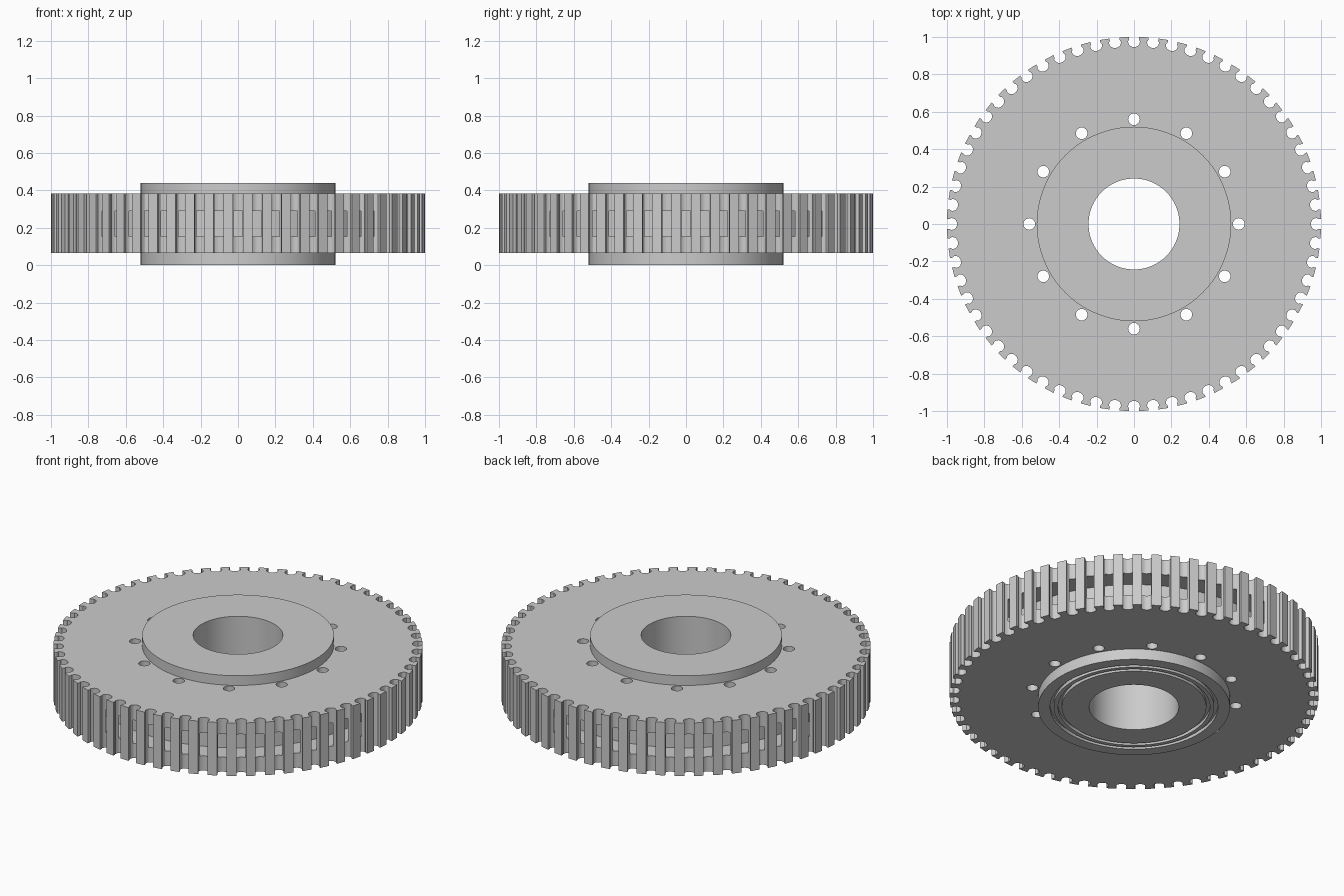
import bpy, bmesh
from math import sin, cos, pi, radians

if "Cube" in bpy.data.objects:
    bpy.data.objects.remove(bpy.data.objects["Cube"])

TEETH, HOLES = 60, 12
BOTTOM, TOP = 0.064, 0.382

steel = bpy.data.materials.new("steel_grey")
steel.use_nodes = True
steel.diffuse_color = (0.6, 0.6, 0.6, 1)
steel.node_tree.nodes["Principled BSDF"].inputs["Base Color"].default_value = (0.6, 0.6, 0.6, 1)


def finish(bm, name):
    bmesh.ops.recalc_face_normals(bm, faces=bm.faces)
    mesh = bpy.data.meshes.new(name)
    bm.to_mesh(mesh)
    bm.free()
    mesh.materials.append(steel)
    obj = bpy.data.objects.new(name, mesh)
    bpy.context.collection.objects.link(obj)
    return obj


def prism(bm, points, z0, z1):
    """Extrude a flat outline from z0 up to z1."""
    face = bm.faces.new([bm.verts.new((x, y, z0)) for x, y in points])
    ext = bmesh.ops.extrude_face_region(bm, geom=[face])["geom"]
    verts = [v for v in ext if isinstance(v, bmesh.types.BMVert)]
    bmesh.ops.translate(bm, verts=verts, vec=(0, 0, z1 - z0))


def lathe(bm, profile, steps=128):
    """Revolve a closed (radius, z) profile about the z axis."""
    rings = [[bm.verts.new((r * cos(2 * pi * i / steps), r * sin(2 * pi * i / steps), z))
              for r, z in profile] for i in range(steps)]
    n = len(profile)
    for i in range(steps):
        a, b = rings[i], rings[(i + 1) % steps]
        for j in range(n):
            k = (j + 1) % n
            bm.faces.new((a[j], b[j], b[k], a[k]))


def circle(cx, cy, r, steps):
    return [(cx + r * cos(2 * pi * i / steps), cy + r * sin(2 * pi * i / steps)) for i in range(steps)]


def smooth(obj):
    bpy.ops.object.select_all(action='DESELECT')
    obj.select_set(True)
    bpy.context.view_layer.objects.active = obj
    bpy.ops.object.shade_smooth_by_angle(angle=radians(25))


# Toothed rim outline: each gap is a narrow mouth with a rounded, wider root
half_gap = [(1.0, 0.026), (0.987, 0.026), (0.977, 0.032), (0.965, 0.030), (0.955, 0.024), (0.948, 0.012)]
gap = [(r, -w) for r, w in half_gap] + [(0.946, 0)] + [(r, w) for r, w in reversed(half_gap)]
outline = []
for i in range(TEETH):
    a = 2 * pi * i / TEETH
    outline += [(x * cos(a) - y * sin(a), x * sin(a) + y * cos(a)) for x, y in gap]
bm = bmesh.new()
prism(bm, outline, BOTTOM, TOP)
rim = finish(bm, "toothed_rim")

# Cutters: hollow channel behind the teeth, bolt holes, seat for the hub
bm = bmesh.new()
lathe(bm, [(0.827, 0.152), (0.957, 0.152), (0.957, 0.29), (0.827, 0.29)])
for i in range(HOLES):
    a = 2 * pi * i / HOLES
    prism(bm, circle(0.56 * cos(a), 0.56 * sin(a), 0.031, 24), -0.1, 0.6)
prism(bm, circle(0, 0, 0.4, 64), -0.1, 0.6)
cutter = finish(bm, "rim_cutter")
cutter.hide_render = True
cutter.hide_viewport = True

cut = rim.modifiers.new("cut", 'BOOLEAN')
cut.operation = 'DIFFERENCE'
cut.solver = 'EXACT'
cut.object = cutter
# Bake the cut so the helper can go
depsgraph = bpy.context.evaluated_depsgraph_get()
baked = bpy.data.meshes.new_from_object(rim.evaluated_get(depsgraph))
rim.modifiers.clear()
rim.data = baked
bpy.data.objects.remove(cutter)
smooth(rim)

# Hub with bore and two shallow ring grooves underneath
profile = [(0.243, 0), (0.243, 0.44), (0.52, 0.44), (0.52, 0)]
for outer, inner in [(0.455, 0.435), (0.412, 0.392)]:
    profile += [(outer, 0), (outer, 0.02), (inner, 0.02), (inner, 0)]
bm = bmesh.new()
lathe(bm, profile)
smooth(finish(bm, "hub"))
